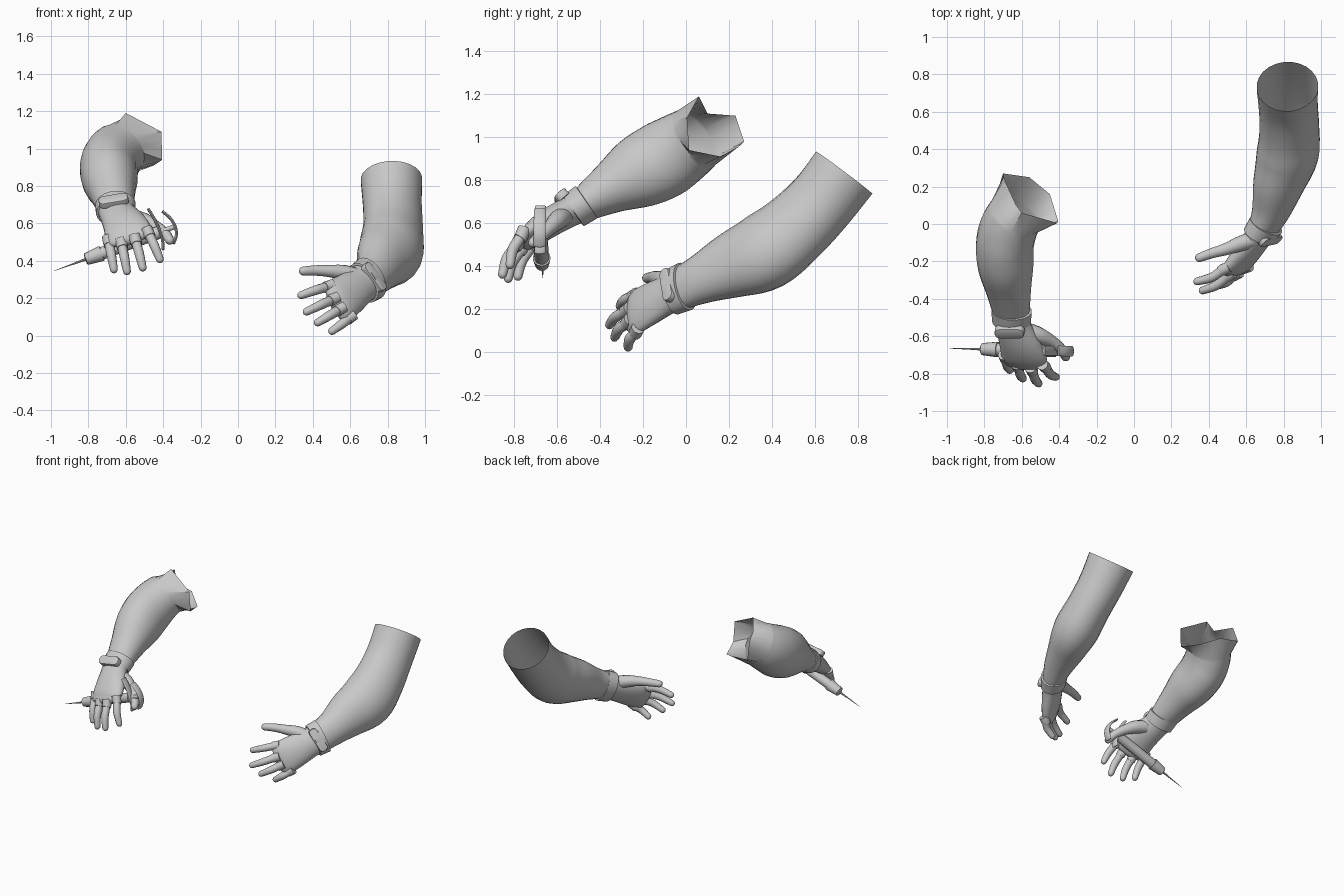
import bpy, bmesh, math
from mathutils import Vector as V, Matrix

if "Cube" in bpy.data.objects:
    bpy.data.objects.remove(bpy.data.objects["Cube"])

grey = bpy.data.materials.new("plain_grey")
grey.diffuse_color = (0.58, 0.58, 0.58, 1)
grey.use_nodes = True
grey.node_tree.nodes["Principled BSDF"].inputs["Base Color"].default_value = grey.diffuse_color


def finish(name, bm):
    bmesh.ops.recalc_face_normals(bm, faces=bm.faces)
    me = bpy.data.meshes.new(name)
    bm.to_mesh(me)
    bm.free()
    me.materials.append(grey)
    ob = bpy.data.objects.new(name, me)
    bpy.context.collection.objects.link(ob)
    bpy.ops.object.select_all(action='DESELECT')
    bpy.context.view_layer.objects.active = ob
    ob.select_set(True)
    bpy.ops.object.shade_smooth_by_angle(angle=math.radians(40))
    return ob


def spline(stations, sub):
    """Catmull-Rom through (x, y, z, radius_side, radius_normal)."""
    p = [stations[0]] + list(stations) + [stations[-1]]
    out = []
    for i in range(1, len(p) - 2):
        for k in range(sub):
            t = k / sub
            out.append([0.5 * (2 * b + (c - a) * t + (2 * a - 5 * b + 4 * c - d) * t * t
                               + (3 * b - a - 3 * c + d) * t ** 3)
                        for a, b, c, d in zip(p[i - 1], p[i], p[i + 1], p[i + 2])])
    return out + [list(stations[-1])]


def loft(name, stations, side, sub=4, n=18, dome=False, cap=False, rim=None):
    """Skin elliptical rings; optionally round the end, cap both ends, or end on a given rim."""
    st = spline(stations, sub)
    if dome:
        d = (V(st[-1][:3]) - V(st[-2][:3])).normalized()
        c, a, b = V(st[-1][:3]), st[-1][3], st[-1][4]
        for ang in (25, 50, 70, 85):
            s, k = math.sin(math.radians(ang)), math.cos(math.radians(ang))
            st.append([*(c + d * min(a, b) * s), a * k, b * k])
    bm = bmesh.new()
    rings = []
    for i, q in enumerate(st):
        c = V(q[:3])
        t = (V(st[min(i + 1, len(st) - 1)][:3]) - V(st[max(i - 1, 0)][:3])).normalized()
        s = V(side)
        s = (s - t * s.dot(t)).normalized()
        v = s.cross(t)
        rings.append([bm.verts.new(c + s * q[3] * math.cos(2 * math.pi * j / n)
                                   + v * q[4] * math.sin(2 * math.pi * j / n)) for j in range(n)])
    if rim:
        m = n // len(rim)
        rings.append([bm.verts.new(V(rim[j // m]).lerp(V(rim[(j // m + 1) % len(rim)]), j % m / m))
                      for j in range(n)])
    for r0, r1 in zip(rings, rings[1:]):
        for j in range(n):
            bm.faces.new((r0[j], r0[(j + 1) % n], r1[(j + 1) % n], r1[j]))
    if cap or dome:
        bm.faces.new(rings[-1])
        bm.faces.new(rings[0][::-1])
    return finish(name, bm)


def finger(name, base, tip, back, side, r=0.026):
    """Bent tapered finger plus the glove sleeve around its root."""
    base, tip, back = V(base), V(tip), V(back).normalized()
    d = (tip - base).normalized()
    end = tip - d * r * 0.8
    root = base - d * 0.04
    mid = base.lerp(end, 0.5) + back * 0.014
    loft(name, [(*root, r, r), (*base, r, r), (*mid, r * 0.97, r * 0.97), (*end, r * 0.8, r * 0.8)],
         side, n=12, dome=True)
    loft(name + "_sleeve", [(*root, r * 1.2, r * 1.2), (*base, r * 1.2, r * 1.2),
                            (*(base + (mid - base) * 0.2), r * 1.15, r * 1.15)],
         side, n=12, sub=2, cap=True)


def pad(name, centre, along, normal, size):
    """Rounded fastening tab on the back of the wrist."""
    a = V(along).normalized()
    n = V(normal)
    n = (n - a * n.dot(a)).normalized()
    b = n.cross(a)
    bm = bmesh.new()
    bmesh.ops.create_cube(bm, size=1)
    bmesh.ops.scale(bm, vec=size, verts=bm.verts)
    upright = [e for e in bm.edges if abs(e.verts[0].co.z - e.verts[1].co.z) > 1e-4]
    bmesh.ops.bevel(bm, geom=upright, offset=size[1] * 0.42, segments=4, affect='EDGES', profile=0.5)
    top = [e for e in bm.edges if all(v.co.z > 0 for v in e.verts)]
    bmesh.ops.bevel(bm, geom=top, offset=0.006, segments=2, affect='EDGES', profile=0.5)
    m = Matrix((a, b, n)).transposed().to_4x4()
    m.translation = V(centre)
    bm.transform(m)
    finish(name, bm)


def cuff(name, centre, direction, rs, rn, side):
    """Glove band around the wrist."""
    c, d = V(centre), V(direction).normalized()
    loft(name, [(*(c + d * k), rs + e, rn + e) for k, e in
                ((-0.035, -0.004), (-0.033, 0.009), (0, 0.007), (0.04, 0.004), (0.042, -0.008))],
         side, sub=1, n=24)


# ---- open-handed arm (+x) ----
SA = (0.45, 0.1, -0.8)
BA = (0.6, -0.68, 0.33)
loft("open_arm", [(.695, -.02, .30, .108, .075), (.735, .075, .342, .122, .1), (.775, .215, .405, .162, .132),
                  (.82, .365, .468, .19, .158), (.83, .50, .57, .178, .152), (.825, .63, .70, .165, .155),
                  (.82, .735, .835, .165, .165)], SA, n=24)
cuff("open_cuff", (.69, -.03, .295), (-.45, -.7, -.3), .112, .08, SA)
loft("open_palm", [(.695, -.02, .30, .110, .076), (.66, -.075, .272, .1, .066), (.60, -.16, .228, .112, .058),
                   (.55, -.225, .192, .118, .047), (.522, -.25, .177, .108, .033)],
     (.13, .025, -.18), n=24, dome=True)
pad("open_tab", (.728, -.085, .312), (.135, .03, -.19), BA, (.175, .06, .035))
for nm, b, t in (("index", (.475, -.245, .26), (.32, -.315, .21)),
                 ("middle", (.50, -.28, .19), (.35, -.365, .12)),
                 ("ring", (.535, -.275, .135), (.41, -.34, .06)),
                 ("little", (.59, -.235, .09), (.487, -.275, .012))):
    finger("open_" + nm + "_finger", b, t, BA, (.13, .025, -.18))
loft("open_thumb", [(.65, -.08, .31, .045, .045), (.57, -.105, .335, .042, .042), (.49, -.135, .345, .033, .033),
                    (.42, -.155, .348, .028, .028), (.35, -.18, .345, .024, .024)],
     (0, 0, 1), n=14, dome=True)

# ---- syringe-holding arm (-x) ----
SB = (1, 0, .15)
BB = (0, -.65, .75)
rim = [(-.405, .015, .94), (-.41, .005, 1.09), (-.60, .06, 1.19), (-.63, .10, 1.11),
       (-.69, .23, 1.1), (-.70, .27, .98), (-.56, .25, .96), (-.45, .16, .91)]
loft("holding_arm", [(-.655, -.48, .685, .098, .08), (-.67, -.355, .76, .121, .12), (-.685, -.23, .83, .148, .168),
                     (-.69, -.11, .893, .155, .182), (-.67, -.02, .95, .155, .17),
                     (-.635, .045, .995, .15, .155)], SB, n=24, rim=rim)
cuff("holding_cuff", (-.655, -.49, .68), (0, -.8, -.55), .1, .082, SB)
loft("holding_palm", [(-.655, -.48, .685, .1, .08), (-.648, -.54, .655, .095, .07), (-.61, -.64, .60, .114, .064),
                      (-.588, -.71, .55, .126, .052), (-.58, -.745, .52, .118, .036)],
     (.225, -.04, .04), n=24, dome=True)
pad("holding_tab", (-.665, -.578, .722), (1, 0, .17), BB, (.16, .065, .035))
for nm, b, t in (("little", (-.69, -.715, .495), (-.66, -.79, .335)),
                 ("ring", (-.62, -.765, .48), (-.59, -.835, .325)),
                 ("middle", (-.545, -.785, .50), (-.505, -.862, .345)),
                 ("index", (-.475, -.765, .54), (-.41, -.825, .39))):
    finger("holding_" + nm + "_finger", b, t, (0, -.9, .3), (1, 0, 0))
loft("holding_thumb", [(-.58, -.57, .63, .045, .045), (-.51, -.595, .615, .045, .045), (-.44, -.63, .58, .034, .034),
                       (-.39, -.67, .545, .029, .029), (-.365, -.71, .51, .024, .024)],
     (0, 1, 0), n=14, dome=True)

# ---- syringe ----
tip, axis = V((-.985, -.665, .345)), V((.64, -.015, .235)).normalized()
up = (V((0, 0, 1)) - axis * axis.z).normalized()


def rod(name, pts, n=16):
    loft(name, [(*(tip + axis * t), r, r) for t, r in pts], (0, 1, 0), sub=1, n=n, cap=True)


rod("needle", [(0, .001), (.10, .004), (.19, .008)], 8)
rod("needle_cap", [(.18, .024), (.185, .032), (.265, .041), (.275, .041)])
rod("barrel", [(.27, .034), (.60, .034)])
rod("plunger", [(.59, .014), (.69, .014)], 10)
for nm, pts, w in (("finger_flange", ((.588, .14), (.602, .07), (.606, 0), (.602, -.05), (.59, -.09)), .026),
                   ("thumb_rest", ((.655, .1), (.682, .05), (.692, 0), (.682, -.045), (.655, -.08)), .028)):
    loft(nm, [(*(tip + axis * t + up * h), w, .008) for t, h in pts], (0, 1, 0), sub=3, n=12, dome=True)
